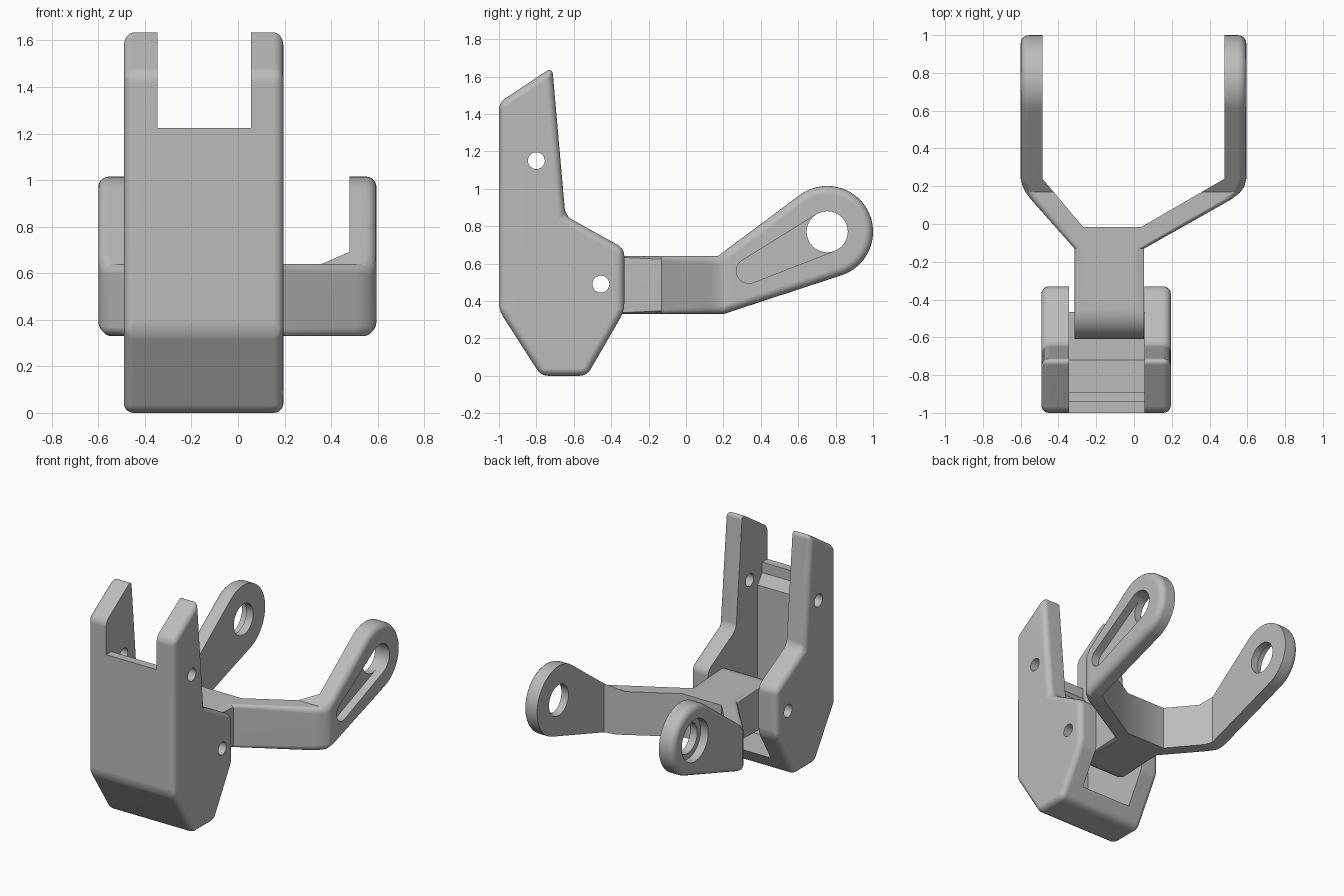
import bpy, bmesh
from math import radians, sin, cos

cube = bpy.data.objects.get("Cube")
if cube:
    bpy.data.objects.remove(cube, do_unlink=True)

grey = bpy.data.materials.new("plain_grey")
grey.use_nodes = True
grey.diffuse_color = (0.5, 0.5, 0.5, 1)
grey.node_tree.nodes["Principled BSDF"].inputs["Base Color"].default_value = (0.5, 0.5, 0.5, 1)


def arc(cy, cz, r, a0, a1, n):
    return [(cy + r * cos(radians(a0 + (a1 - a0) * i / n)),
             cz + r * sin(radians(a0 + (a1 - a0) * i / n))) for i in range(n + 1)]


def prism(pts, axis, lo, hi):
    """Extrude a 2D outline along x (points are y, z) or z (points are x, y)."""
    bm = bmesh.new()
    place = (lambda p, t: (t, *p)) if axis == "x" else (lambda p, t: (*p, t))
    a = [bm.verts.new(place(p, lo)) for p in pts]
    b = [bm.verts.new(place(p, hi)) for p in pts]
    bm.faces.new(a)
    bm.faces.new(b)
    for i in range(len(pts)):
        j = (i + 1) % len(pts)
        bm.faces.new((a[i], a[j], b[j], b[i]))
    bmesh.ops.recalc_face_normals(bm, faces=bm.faces)
    return bm


def make(name, bm):
    mesh = bpy.data.meshes.new(name)
    bm.to_mesh(mesh)
    bm.free()
    mesh.materials.append(grey)
    ob = bpy.data.objects.new(name, mesh)
    bpy.context.collection.objects.link(ob)
    return ob


def activate(ob):
    bpy.ops.object.select_all(action="DESELECT")
    ob.select_set(True)
    bpy.context.view_layer.objects.active = ob


def cut(ob, bm):
    tool = make("cutter", bm)
    tool.hide_render = True
    mod = ob.modifiers.new("cut", "BOOLEAN")
    mod.operation, mod.solver, mod.object = "DIFFERENCE", "EXACT", tool
    activate(ob)
    bpy.ops.object.modifier_apply(modifier=mod.name)
    bpy.data.objects.remove(tool, do_unlink=True)


def bore(ob, y, z, r, lo=-2, hi=2):
    cut(ob, prism(arc(y, z, r, 0, 352.5, 47), "x", lo, hi))


def finish(ob):
    activate(ob)
    bpy.ops.object.shade_smooth_by_angle(angle=radians(32))
    mod = ob.modifiers.new("clean shading", "WEIGHTED_NORMAL")
    mod.keep_sharp = True


# Housing: rounded side profile with an open channel between two cheeks
outline = [(-1, .35), (-.775, 0), (-.53, 0), (-.33, .345), (-.33, .68),
           (-.645, .855), (-.715, 1.65), (-1, 1.46)]
bm = prism(outline, "x", -.49, .195)
bmesh.ops.bevel(bm, geom=bm.edges[:], offset=.04, offset_type="OFFSET",
                segments=5, profile=.5, affect="EDGES")
housing = make("housing", bm)
channel = [(-1.1, 1.225), (-.94, 1.225), (-.94, 1.15), (-.89, 1.08), (-.89, .38),
           (-.72, .11), (-.2, .11), (-.2, 1.8), (-1.1, 1.8)]
cut(housing, prism(channel, "x", -.345, .055))
bore(housing, -.8, 1.15, .045)
bore(housing, -.455, .49, .045)
finish(housing)

# Yoke: side outline with rounded rims, then widened to follow the fork's plan
side = (arc(-.455, .485, .155, 90, 270, 20) + [(.2, .33)]
        + arc(.755, .77, .245, -72, 127, 32) + [(.17, .64)])
bm = prism(side, "x", -1, 1)
rims = [e for e in bm.edges
        if e.verts[0].co.x == e.verts[1].co.x
        and sum(v.co.y for v in e.verts) / 2 > -.4]
bmesh.ops.bevel(bm, geom=rims, offset=.045, offset_type="OFFSET",
                segments=5, profile=.5, affect="EDGES")
stations = [-.13, .13, .165, .2, .24]
left_x = [.054, .515, .56, .585, .595]
right_x = [-.315, -.545, -.572, -.59, -.6]
for y in stations:
    bmesh.ops.bisect_plane(bm, geom=bm.verts[:] + bm.edges[:] + bm.faces[:],
                           plane_co=(0, y, 0), plane_no=(0, 1, 0), dist=1e-5)


def plan(y, xs):
    if y <= stations[0]:
        return xs[0]
    for i in range(len(xs) - 1):
        if y <= stations[i + 1]:
            t = (y - stations[i]) / (stations[i + 1] - stations[i])
            return xs[i] + t * (xs[i + 1] - xs[i])
    return xs[-1]


for v in bm.verts:
    if v.co.x > 0:
        v.co.x = plan(v.co.y, left_x) - (1 - v.co.x)
    else:
        v.co.x = plan(v.co.y, right_x) + (1 + v.co.x)
yoke = make("yoke", bm)

# Open the fork, then pivot holes, a counterbore and a tapered recess
fork = [(-.27, -.015), (.04, -.015), (.48, .24), (.48, 1.2), (-.485, 1.2), (-.485, .24)]
cut(yoke, prism(fork, "z", -.5, 2))
bore(yoke, -.455, .49, .045)
bore(yoke, .755, .77, .11)
bore(yoke, .755, .77, .15, -.8, -.54)
recess = arc(.335, .56, .066, 121, 292, 16) + arc(.755, .77, .11, -68, 121, 24)
cut(yoke, prism(recess, "x", .535, .8))
finish(yoke)
